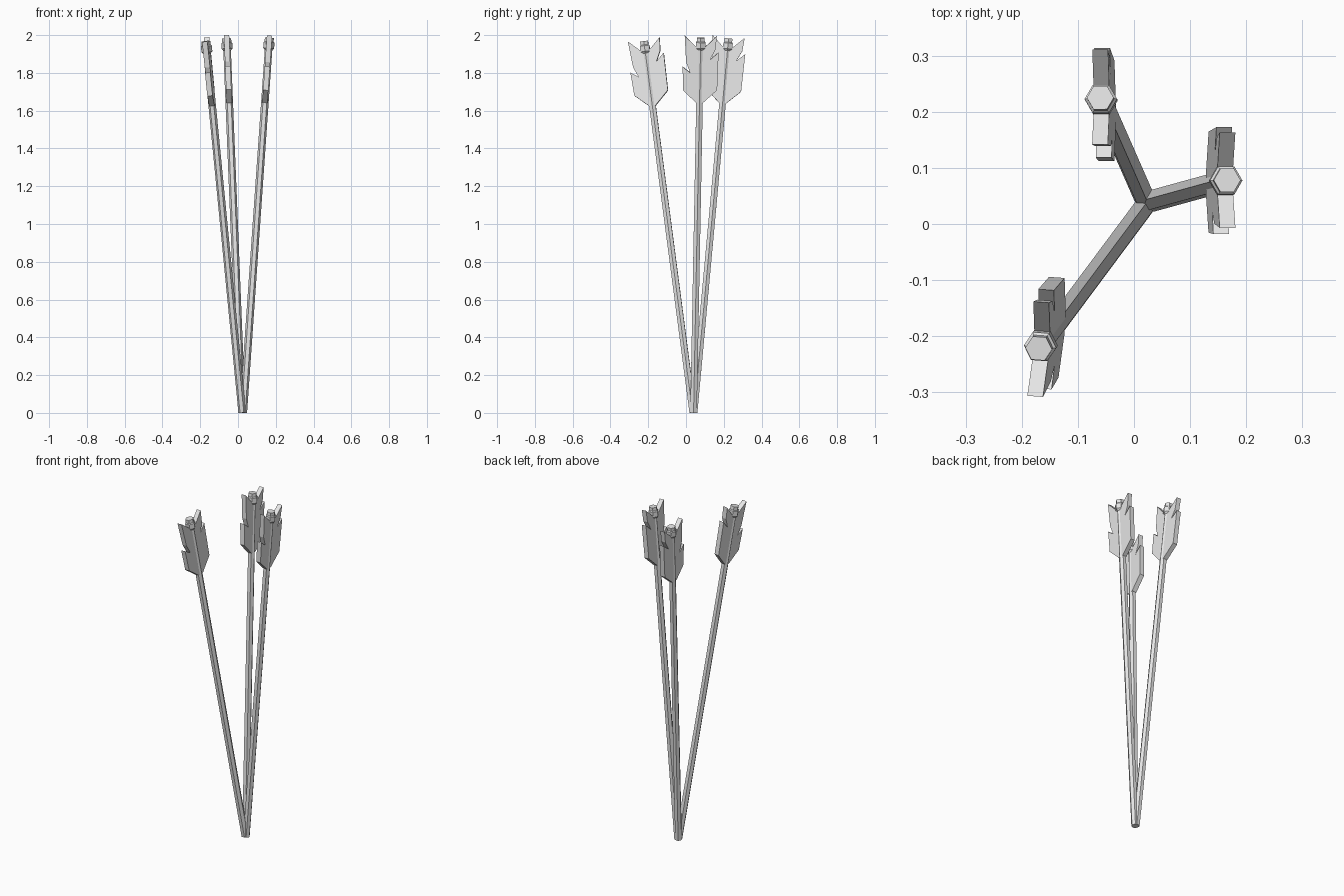
import bpy, bmesh, math
from mathutils import Matrix, Quaternion, Vector

cube = bpy.data.objects.get("Cube")
if cube:
    bpy.data.objects.remove(cube, do_unlink=True)

grey = bpy.data.materials.new("plain grey")
grey.use_nodes = True
grey.diffuse_color = (0.8, 0.8, 0.8, 1)
grey.node_tree.nodes["Principled BSDF"].inputs["Base Color"].default_value = (0.8, 0.8, 0.8, 1)


def finish(name, bm, matrix):
    bmesh.ops.recalc_face_normals(bm, faces=bm.faces)
    mesh = bpy.data.meshes.new(name)
    bm.to_mesh(mesh)
    bm.free()
    mesh.materials.append(grey)
    obj = bpy.data.objects.new(name, mesh)
    obj.matrix_world = matrix
    bpy.context.collection.objects.link(obj)


def hex_rod(name, profile, matrix):
    """Six-sided solid from (radius, height) pairs."""
    bm = bmesh.new()
    angles = [math.tau * i / 6 for i in range(6)]
    rings = [[bm.verts.new((r * math.cos(a), r * math.sin(a), z)) for a in angles]
             for r, z in profile]
    for low, high in zip(rings, rings[1:]):
        for i in range(6):
            j = (i + 1) % 6
            bm.faces.new((low[i], low[j], high[j], high[i]))
    bm.faces.new(rings[0][::-1])
    bm.faces.new(rings[-1])
    finish(name, bm, matrix)


def vane(name, outline, matrix, thickness=0.028):
    """Flat feather: a (y, z) outline extruded across x."""
    bm = bmesh.new()
    face = bm.faces.new([bm.verts.new((-thickness / 2, y, z)) for y, z in outline])
    out = bmesh.ops.extrude_face_region(bm, geom=[face])
    moved = [v for v in out["geom"] if isinstance(v, bmesh.types.BMVert)]
    bmesh.ops.translate(bm, vec=(thickness, 0, 0), verts=moved)
    finish(name, bm, matrix)


# Feather outlines, each with a torn notch at a different height
BACK_VANE = [(0, 1.645), (0.018, 1.645), (0.092, 1.715), (0.096, 1.915),
             (0.052, 1.875), (0.079, 1.93), (0.085, 2.0), (0.022, 1.94), (0, 1.94)]
FRONT_VANE = [(0, 1.645), (-0.018, 1.645), (-0.088, 1.71), (-0.093, 1.835),
              (-0.053, 1.805), (-0.075, 1.86), (-0.085, 2.0), (-0.022, 1.94), (0, 1.94)]
SHAFT = [(0.02, 0), (0.02, 1.94)]
NOCK = [(0.02, 1.925), (0.029, 1.935), (0.029, 1.965), (0.024, 1.97), (0.024, 1.99)]

# Foot, top and twist of each arrow in the bundle
ARROWS = {
    "rear": ((0.02, 0.043, 0.002), (-0.06, 0.225, 1.98), 0),
    "left": ((0.028, 0.04, 0.001), (0.166, 0.078, 1.985), 0),
    "right": ((0.022, 0.036, 0.003), (-0.17, -0.222, 1.968), -4),
}

for side, (foot, top, twist) in ARROWS.items():
    axis = (Vector(top) - Vector(foot)).normalized()
    turn = Vector((0, 0, 1)).rotation_difference(axis) @ Quaternion((0, 0, 1), math.radians(twist))
    matrix = Matrix.Translation(foot) @ turn.to_matrix().to_4x4()
    hex_rod(side + "_arrow_shaft", SHAFT, matrix)
    hex_rod(side + "_arrow_nock", NOCK, matrix)
    vane(side + "_arrow_back_vane", BACK_VANE, matrix)
    vane(side + "_arrow_front_vane", FRONT_VANE, matrix)
